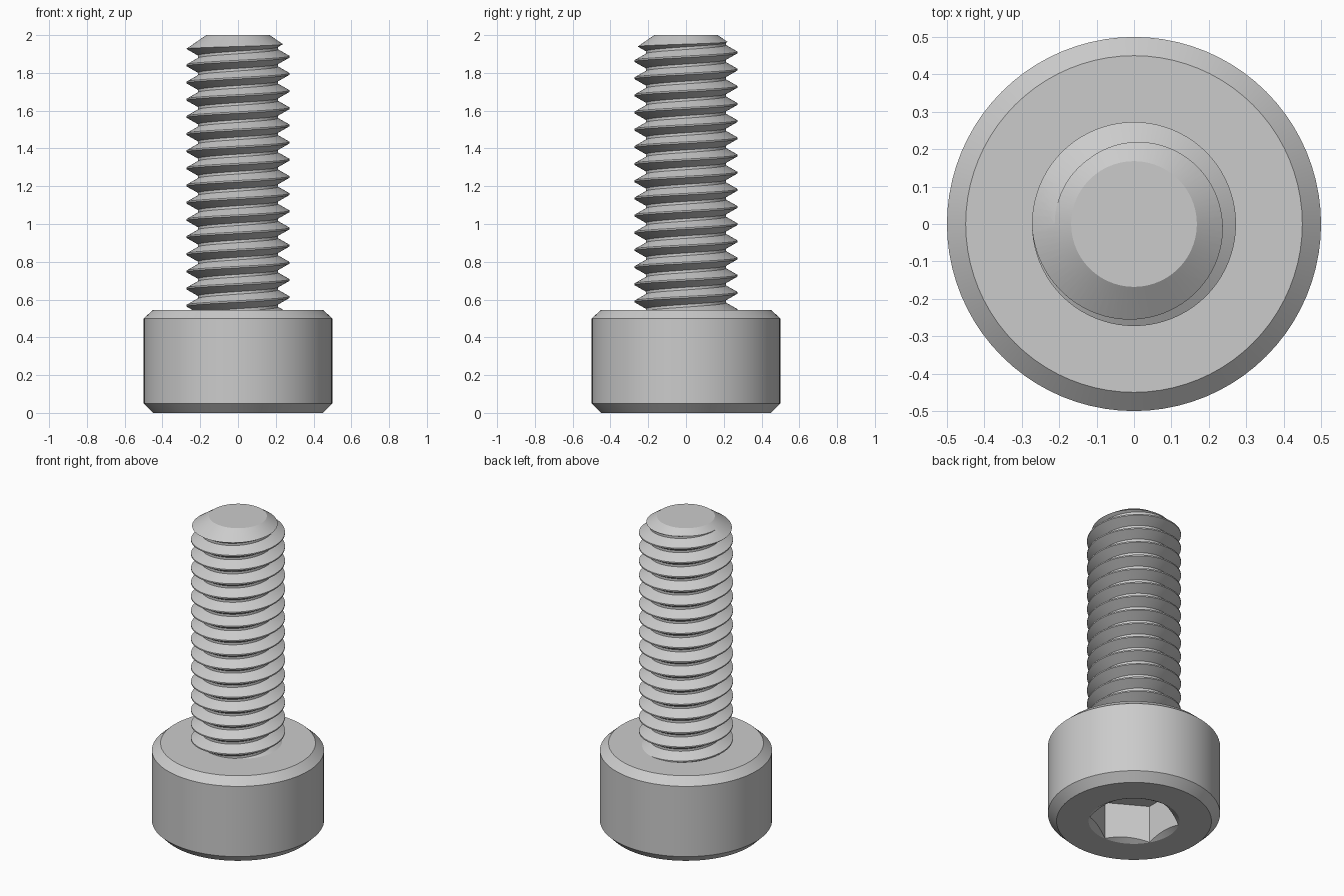
import bpy
import bmesh
import math

cube = bpy.data.objects.get("Cube")
if cube:
    bpy.data.objects.remove(cube)

SEGMENTS = 80
PITCH = 1 / 11
CREST, ROOT = 0.2727, 0.212

steel = bpy.data.materials.new("light grey steel")
steel.use_nodes = True
colour = (0.6, 0.6, 0.6, 1)
steel.diffuse_color = colour
steel.node_tree.nodes["Principled BSDF"].inputs["Base Color"].default_value = colour


def make_object(name, bm):
    bmesh.ops.recalc_face_normals(bm, faces=bm.faces)
    mesh = bpy.data.meshes.new(name)
    bm.to_mesh(mesh)
    bm.free()
    mesh.materials.append(steel)
    obj = bpy.data.objects.new(name, mesh)
    bpy.context.collection.objects.link(obj)
    return obj


def revolve(name, profile, segments=SEGMENTS, start=0.0):
    """Turn an (r, z) profile that begins and ends on the axis into a solid."""
    bm = bmesh.new()
    verts = [bm.verts.new((r * math.cos(start), r * math.sin(start), z)) for r, z in profile]
    edges = [bm.edges.new(pair) for pair in zip(verts, verts[1:])]
    bmesh.ops.spin(bm, geom=verts + edges, cent=(0, 0, 0), axis=(0, 0, 1),
                   angle=math.tau, steps=segments)
    bmesh.ops.remove_doubles(bm, verts=bm.verts, dist=1e-5)
    # merge the flat end fans into single faces
    bmesh.ops.dissolve_limit(bm, angle_limit=0.002, verts=bm.verts, edges=bm.edges)
    return make_object(name, bm)


def boolean(obj, cutter, operation):
    mod = obj.modifiers.new("cut", 'BOOLEAN')
    mod.object, mod.operation, mod.solver = cutter, operation, 'EXACT'
    bpy.context.view_layer.objects.active = obj
    bpy.ops.object.modifier_apply(modifier=mod.name)
    bpy.data.objects.remove(cutter)


def helical_rod(name, base, turns):
    """Closed rod with a right-hand V thread, one crest and one root per turn."""
    knots = [(CREST, -0.004), (CREST, 0.004),
             (ROOT, PITCH / 2 - 0.007), (ROOT, PITCH / 2 + 0.007)]
    count = turns * SEGMENTS
    bm = bmesh.new()
    grid = []
    for s in range(count + 1):
        a = math.tau * s / SEGMENTS
        z = base + PITCH * s / SEGMENTS
        grid.append([bm.verts.new((r * math.cos(a), r * math.sin(a), z + dz)) for r, dz in knots])
    for s in range(count):
        for k in range(3):
            bm.faces.new((grid[s][k], grid[s + 1][k], grid[s + 1][k + 1], grid[s][k + 1]))
        # join the top of this turn to the bottom of the next one
        if s + SEGMENTS < count:
            bm.faces.new((grid[s][3], grid[s + 1][3],
                          grid[s + 1 + SEGMENTS][0], grid[s + SEGMENTS][0]))
    # close each stepped end with a fan around the axis
    middle = base + PITCH * turns / 2
    low = bm.verts.new((0, 0, base + PITCH / 2))
    high = bm.verts.new((0, 0, base + PITCH * (turns - 0.5)))
    for edge in [e for e in bm.edges if e.is_boundary]:
        a, b = edge.verts
        bm.faces.new((a, b, low if a.co.z < middle else high))
    return make_object(name, bm)


# Socket head with chamfered rims
head = revolve("socket_head", [(0, 0), (0.45, 0), (0.5, 0.05), (0.5, 0.5),
                               (0.45, 0.545), (0, 0.545)])

# Hexagonal drive recess with a countersunk mouth
hexagon = revolve("hex_cutter", [(0, -0.1), (0.2624, -0.1), (0.2624, 0.24), (0, 0.24)],
                  segments=6, start=math.pi / 2)
boolean(head, hexagon, 'DIFFERENCE')
slope = math.tan(math.pi / 6)
mouth = revolve("mouth_cutter", [(0, -0.03), (0.264 + 0.03 / slope, -0.03),
                                 (0.1, 0.164 * slope), (0, 0.164 * slope)])
boolean(head, mouth, 'DIFFERENCE')

# Threaded shank trimmed to length with a tapered tip
shank = helical_rod("threaded_shank", 1.931 - PITCH * 17.5, 20)
envelope = revolve("tip_envelope", [(0, 0.52), (0.3, 0.52), (0.3, 1.909), (0.168, 2), (0, 2)])
boolean(shank, envelope, 'INTERSECT')

# Smooth round faces, crisp edges
for obj in (head, shank):
    bpy.ops.object.select_all(action='DESELECT')
    obj.select_set(True)
    bpy.context.view_layer.objects.active = obj
    bpy.ops.object.shade_smooth_by_angle(angle=math.radians(25))
